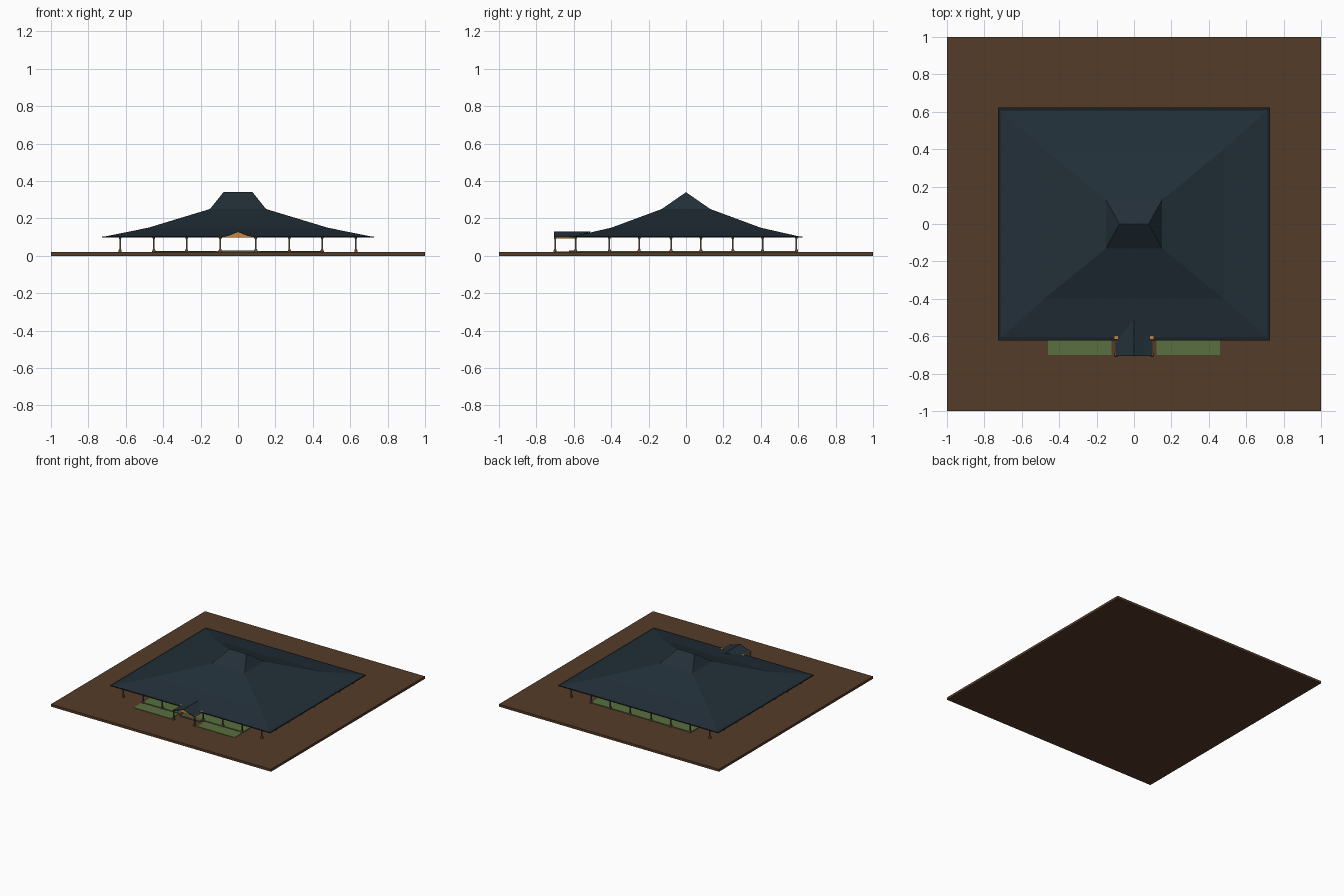
import bpy, bmesh

if "Cube" in bpy.data.objects:
    bpy.data.objects.remove(bpy.data.objects["Cube"])


def mat(name, col):
    m = bpy.data.materials.new(name)
    m.diffuse_color = (*col, 1)
    m.use_nodes = True
    m.node_tree.nodes["Principled BSDF"].inputs["Base Color"].default_value = m.diffuse_color
    return m


EARTH = mat("earth", (0.09, 0.045, 0.022))
TILE = mat("roof_tile", (0.016, 0.029, 0.040))
DARK = mat("dark_trim", (0.010, 0.014, 0.017))
MAT = mat("green_mat", (0.10, 0.16, 0.05))
WOOD = mat("wood", (0.10, 0.085, 0.045))
STONE = mat("post_foot", (0.13, 0.075, 0.04))
ORANGE = mat("orange_wood", (0.60, 0.24, 0.05))


def finish(bm, name, material):
    bmesh.ops.recalc_face_normals(bm, faces=bm.faces)
    me = bpy.data.meshes.new(name)
    bm.to_mesh(me)
    bm.free()
    me.materials.append(material)
    ob = bpy.data.objects.new(name, me)
    bpy.context.collection.objects.link(ob)
    return ob


def rings(name, rows, material):
    """Loft rectangles (half x, half y, z); a zero half y makes a ridge."""
    bm = bmesh.new()
    loops = [[bm.verts.new((sx * x, sy * y, z))
              for sx, sy in ((-1, -1), (1, -1), (1, 1), (-1, 1))] for x, y, z in rows]
    bm.faces.new(loops[0])
    for a, b in zip(loops, loops[1:]):
        for i in range(4):
            j = (i + 1) % 4
            bm.faces.new((a[i], a[j], b[j], b[i]))
    if rows[-1][1] > 0:
        bm.faces.new(loops[-1])
    bmesh.ops.remove_doubles(bm, verts=bm.verts, dist=1e-5)
    return finish(bm, name, material)


def box(name, x0, x1, y0, y1, z0, z1, material):
    ob = rings(name, [((x1 - x0) / 2, (y1 - y0) / 2, z0), ((x1 - x0) / 2, (y1 - y0) / 2, z1)], material)
    ob.location = ((x0 + x1) / 2, (y0 + y1) / 2, 0)
    return ob


def post(x, y, top=0.10):
    foot = rings("post_foot", [(0.008, 0.008, 0.02), (0.008, 0.008, 0.030), (0.005, 0.005, 0.036)], STONE)
    shaft = rings("post", [(0.004, 0.004, 0.03), (0.004, 0.004, top)], WOOD)
    cap = rings("post_cap", [(0.004, 0.004, top - 0.012), (0.007, 0.007, top - 0.006), (0.007, 0.007, top)], WOOD)
    for ob in (foot, shaft, cap):
        ob.location = (x, y, 0)


# Ground slab and green floor
box("base_slab", -1, 1, -1, 1, 0, 0.02, EARTH)
box("hall_floor", -0.46, 0.46, -0.59, 0.59, 0.019, 0.026, MAT)
for s in (-1, 1):
    box("front_lawn", min(s * 0.12, s * 0.46), max(s * 0.12, s * 0.46), -0.70, -0.60, 0.019, 0.023, MAT)
box("entrance_step", -0.09, 0.09, -0.625, -0.585, 0.019, 0.029, WOOD)

# Main roof: thin eave board and three pitches rising to a short ridge
box("eave_board", -0.728, 0.728, -0.622, 0.622, 0.098, 0.103, DARK)
rings("main_roof", [(0.718, 0.612, 0.102), (0.48, 0.40, 0.15),
                    (0.15, 0.13, 0.25), (0.078, 0.0, 0.34)], TILE)

# Posts around the perimeter
XS, YS = (0.095, 0.275, 0.45, 0.63), (0.08, 0.25, 0.41)
for s in (-1, 1):
    for t in (-1, 1):
        for x in XS:
            post(s * x, t * 0.59)
        for y in YS:
            post(s * 0.63, t * y)

# Porch: gently curved gable roof whose back follows the main roof
bm = bmesh.new()
section = [(-0.095, 0.100, -0.605), (-0.05, 0.111, -0.565), (0, 0.131, -0.51),
           (0.05, 0.111, -0.565), (0.095, 0.100, -0.605)]
front = [bm.verts.new((x, -0.705, z)) for x, z, _ in section]
back = [bm.verts.new((x, y, z)) for x, z, y in section]
for i in range(4):
    bm.faces.new((front[i], front[i + 1], back[i + 1], back[i]))
roof = finish(bm, "porch_roof", TILE)
sol = roof.modifiers.new("thickness", 'SOLIDIFY')
sol.thickness = 0.004

# Porch gable panel
bm = bmesh.new()
bm.faces.new([bm.verts.new((x, -0.700, z - 0.001)) for x, z, _ in section])
gable = finish(bm, "porch_gable", ORANGE)
gable.modifiers.new("thickness", 'SOLIDIFY').thickness = 0.006

# Porch beams and posts
for s in (-1, 1):
    x = s * 0.095
    box("porch_beam", x - 0.004, x + 0.004, -0.705, -0.60, 0.092, 0.100, ORANGE)
    box("porch_bracket", x - 0.009, x + 0.009, -0.614, -0.60, 0.094, 0.105, ORANGE)
    post(x, -0.70)
